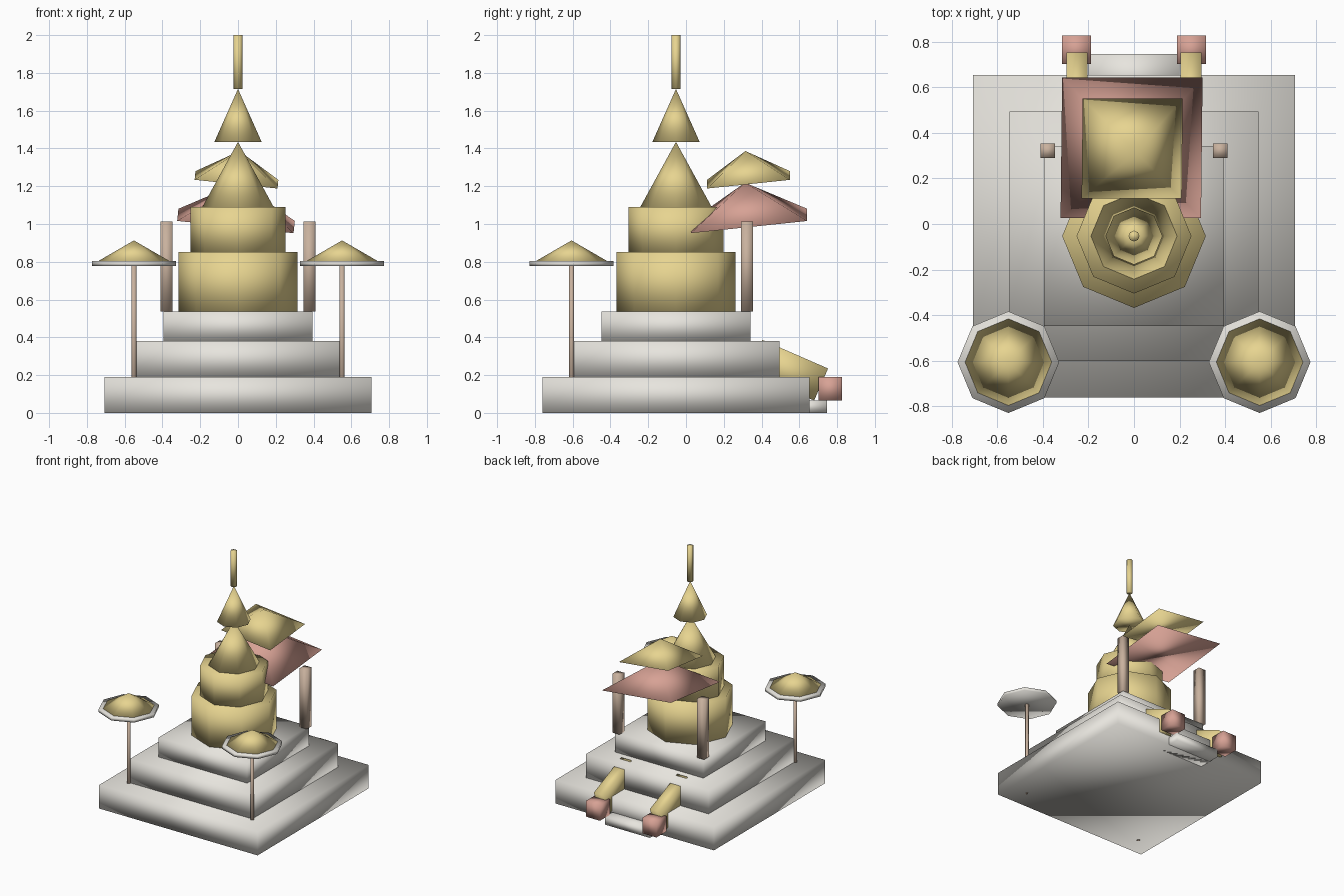
import bpy, bmesh
from math import radians, pi
from mathutils import Matrix, Euler

if "Cube" in bpy.data.objects:
    bpy.data.objects.remove(bpy.data.objects["Cube"])


def material(name, color):
    m = bpy.data.materials.new(name)
    m.diffuse_color = (*color, 1)
    m.use_nodes = True
    m.node_tree.nodes["Principled BSDF"].inputs["Base Color"].default_value = m.diffuse_color
    return m


STONE = material("stone", (0.80, 0.78, 0.73))
GOLD = material("gold", (0.80, 0.66, 0.28))
RED = material("red_clay", (0.68, 0.36, 0.30))
WOOD = material("wood", (0.58, 0.44, 0.34))


def finish(name, bm, mat, loc, rot):
    me = bpy.data.meshes.new(name)
    bm.to_mesh(me)
    bm.free()
    for p in me.polygons:
        p.use_smooth = True
    me.materials.append(mat)
    ob = bpy.data.objects.new(name, me)
    ob.location, ob.rotation_euler = loc, rot
    bpy.context.collection.objects.link(ob)
    return ob


def box(name, size, loc, mat, rot=(0, 0, 0)):
    bm = bmesh.new()
    bmesh.ops.create_cube(bm, size=1, matrix=Matrix.Diagonal((*size, 1)))
    return finish(name, bm, mat, loc, rot)


def cone(name, r1, r2, z0, z1, x, y, mat, sides=8, spin=0, rot=(0, 0, 0)):
    bm = bmesh.new()
    bmesh.ops.create_cone(bm, cap_ends=True, segments=sides, radius1=r1, radius2=r2,
                          depth=z1 - z0, matrix=Matrix.Rotation(spin, 4, 'Z'))
    bmesh.ops.remove_doubles(bm, verts=bm.verts, dist=1e-5)
    return finish(name, bm, mat, (x, y, (z0 + z1) / 2), rot)


CY = -0.053  # centre of the terraces and tower

# Stepped square terraces
for i, (h, z0, z1) in enumerate([(0.707, 0, 0.19), (0.547, 0.19, 0.38), (0.395, 0.38, 0.537)]):
    box(f"terrace_{i + 1}", (2 * h, 2 * h, z1 - z0), (0, CY, (z0 + z1) / 2), STONE)

# Octagonal tower, stacked cones and finial
cone("tower_lower", 0.315, 0.315, 0.537, 0.852, 0, CY, GOLD)
cone("tower_upper", 0.252, 0.252, 0.852, 1.09, 0, CY, GOLD)
cone("spire_lower", 0.189, 0, 1.09, 1.435, 0, CY, GOLD)
cone("spire_upper", 0.125, 0, 1.435, 1.715, 0, CY, GOLD)
cone("finial", 0.024, 0.024, 1.715, 2.0, 0, CY, GOLD)

# Tilted pyramid roofs over the rear porch
tilt = Euler((radians(6), radians(6), 0))
cone("porch_roof_lower", 0.438, 0, 1.015, 1.22, 0, 0.323, RED, 4, pi / 4, tilt)
cone("porch_roof_upper", 0.312, 0, 1.233, 1.387, 0, 0.323, GOLD, 4, pi / 4, tilt)

# Rear entrance step
box("entrance_step", (0.40, 0.19, 0.065), (0, 0.651, 0.0325), STONE)

for side, sx in (("left", -1), ("right", 1)):
    # Porch pillars
    box(f"porch_pillar_{side}", (0.063, 0.063, 0.475), (sx * 0.378, 0.322, 0.7745), WOOD)
    # Sloping balustrades with end blocks
    box(f"balustrade_{side}", (0.092, 0.38, 0.185), (sx * 0.25, 0.541, 0.226), GOLD,
        (radians(-23.5), 0, 0))
    box(f"balustrade_end_{side}", (0.126, 0.126, 0.126), (sx * 0.252, 0.764, 0.128), RED)
    # Parasols at the front corners
    px, py = sx * 0.551, -0.606
    cone(f"parasol_pole_{side}", 0.014, 0.014, 0, 0.78, px, py, WOOD)
    cone(f"parasol_rim_{side}", 0.223, 0.223, 0.778, 0.803, px, py, STONE)
    cone(f"parasol_top_{side}", 0.19, 0, 0.803, 0.913, px, py, GOLD)
